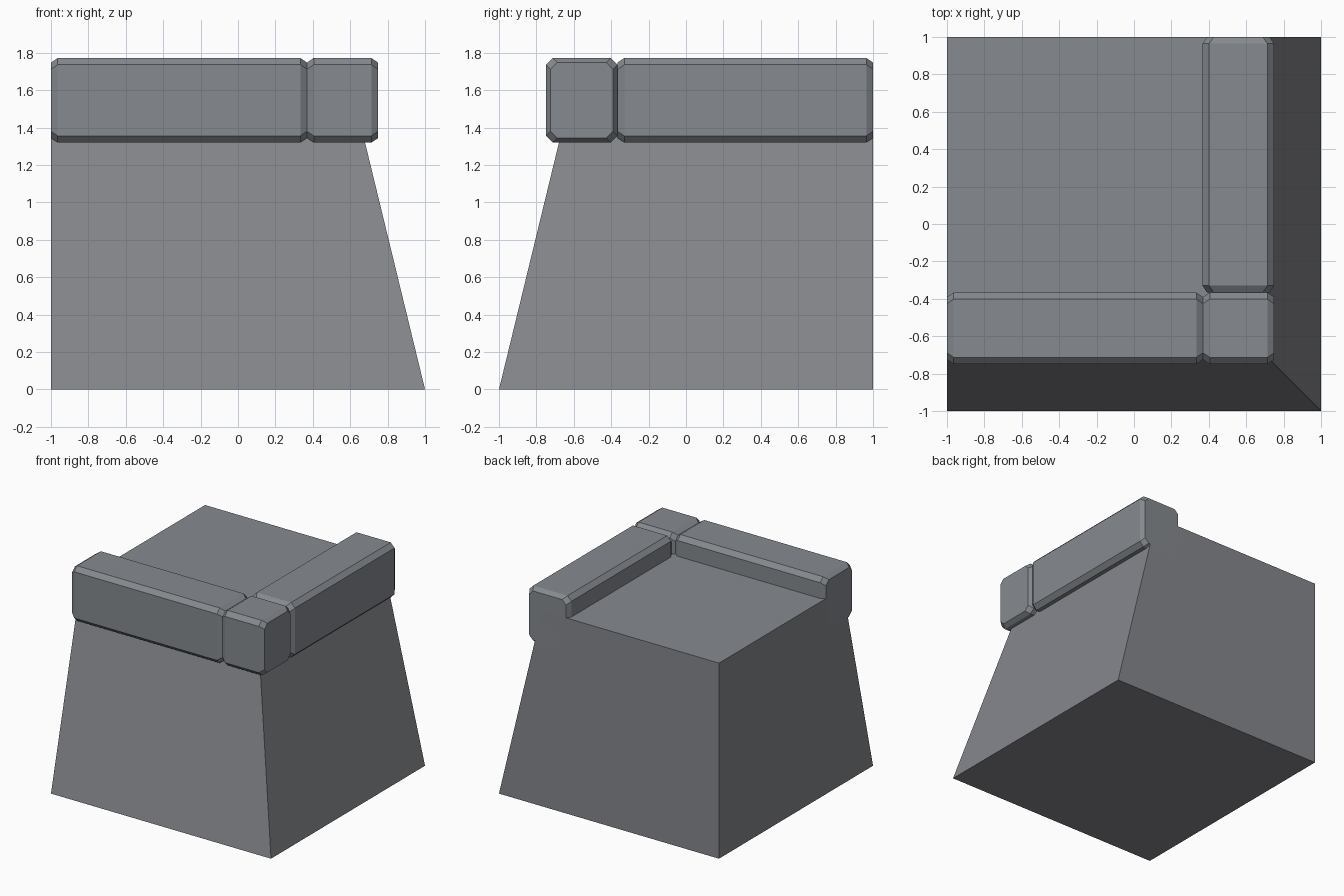
import bpy, bmesh

if "Cube" in bpy.data.objects:
    bpy.data.objects.remove(bpy.data.objects["Cube"])

Z0, Z1 = 1.32, 1.772       # coping stone bottom and top
OUT, IN = 0.749, 0.366     # coping outer and inner faces (distance from centre)
EDGE, END, INSET = 0.036, 0.036, 0.024
FLOOR = 1.607


def material(name, rgb):
    mat = bpy.data.materials.new(name)
    mat.diffuse_color = (*rgb, 1)
    mat.use_nodes = True
    mat.node_tree.nodes["Principled BSDF"].inputs["Base Color"].default_value = mat.diffuse_color
    return mat


wall_grey = material("wall_grey", (0.236, 0.241, 0.262))
stone_grey = material("stone_grey", (0.236, 0.254, 0.275))


def loft(name, rings, mat):
    """Skin a stack of matching vertex rings and cap both ends."""
    bm = bmesh.new()
    loops = [[bm.verts.new(p) for p in ring] for ring in rings]
    n = len(loops[0])
    for a, b in zip(loops, loops[1:]):
        for i in range(n):
            j = (i + 1) % n
            bm.faces.new((a[i], a[j], b[j], b[i]))
    bm.faces.new(loops[0])
    bm.faces.new(loops[-1])
    bmesh.ops.recalc_face_normals(bm, faces=bm.faces)
    mesh = bpy.data.meshes.new(name)
    bm.to_mesh(mesh)
    bm.free()
    mesh.materials.append(mat)
    obj = bpy.data.objects.new(name, mesh)
    bpy.context.collection.objects.link(obj)
    return obj


def octagon(u0, u1, inset):
    """Chamfered rectangle section, shrunk by inset."""
    a, b, c, d, e = u0 + inset, u1 - inset, Z0 + inset, Z1 - inset, EDGE
    return [(a + e, c), (b - e, c), (b, c + e), (b, d - e),
            (b - e, d), (a + e, d), (a, d - e), (a, c + e)]


def stone(name, start, end, u0, u1, place):
    """Coping stone with chamfered long edges and tapered ends."""
    stations = [(start, INSET), (start + END, 0), (end - END, 0), (end, INSET)]
    return loft(name, [[place(t, u, z) for u, z in octagon(u0, u1, s)]
                       for t, s in stations], stone_grey)


# Wall body: front and right sides lean inward, back and left are vertical
def body_ring(z):
    r = 1 - 0.243 * z
    return [(-1, -r, z), (r, -r, z), (r, 1, z), (-1, 1, z)]


body = loft("wall_body", [body_ring(0), body_ring(FLOOR)], wall_grey)

# Walkway on top uses the paving colour
body.data.materials.append(stone_grey)
for face in body.data.polygons:
    if face.normal.z > 0.9:
        face.material_index = 1

# Parapet stones along the front and right edges
along_x = lambda t, u, z: (t, u, z)
along_y = lambda t, u, z: (u, t, z)
stone("front_coping", -1, IN + 0.003, -OUT, -IN, along_x)
stone("corner_coping", IN + 0.003, OUT, -OUT, -IN, along_x)
stone("right_coping", -IN, 1, IN, OUT, along_y)
